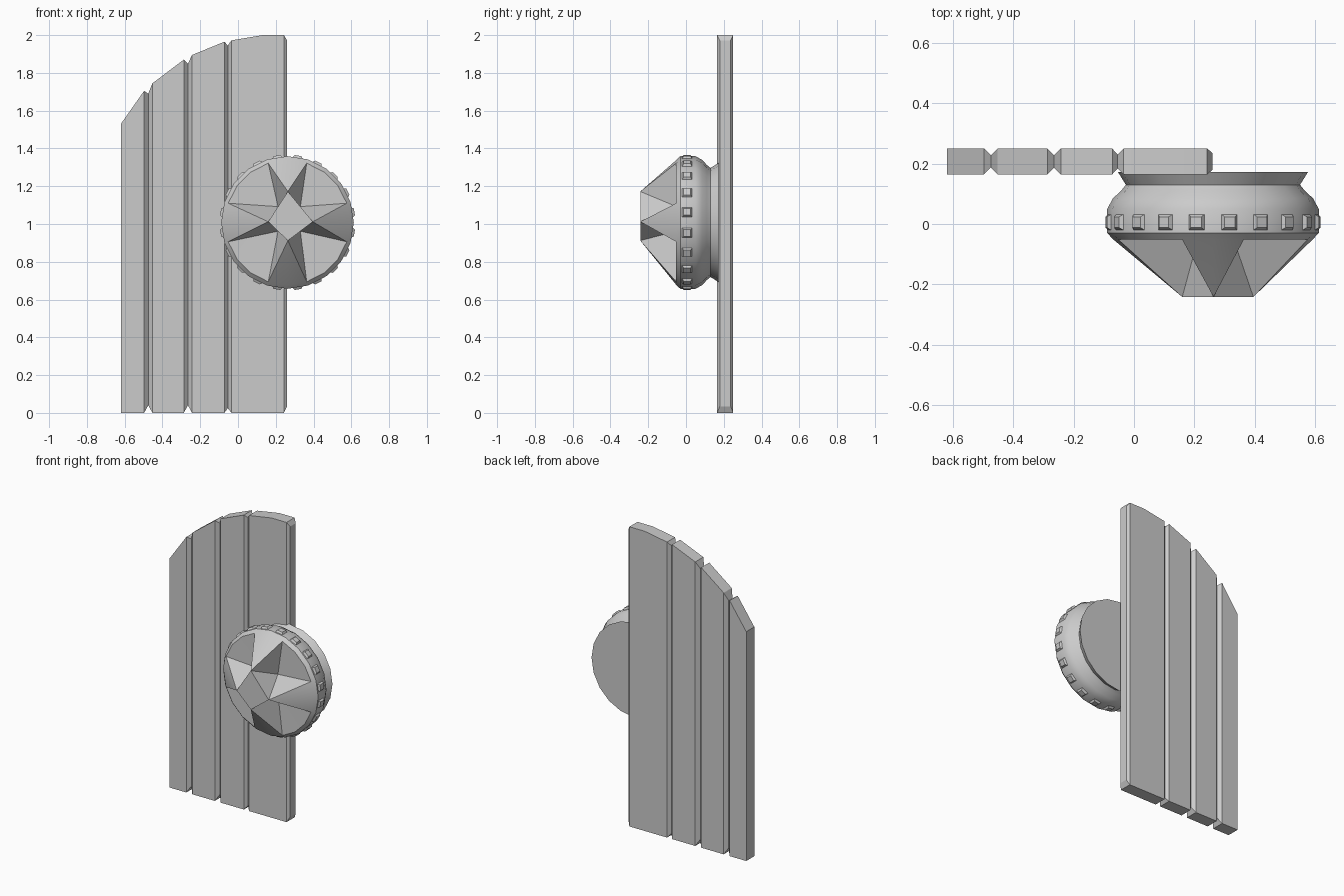
import bpy, bmesh, math
from mathutils import Vector

if "Cube" in bpy.data.objects:
    bpy.data.objects.remove(bpy.data.objects["Cube"])


def finish(bm, name, angle=30):
    bmesh.ops.recalc_face_normals(bm, faces=bm.faces)
    me = bpy.data.meshes.new(name)
    bm.to_mesh(me)
    bm.free()
    ob = bpy.data.objects.new(name, me)
    bpy.context.collection.objects.link(ob)
    me.shade_smooth()
    me.set_sharp_from_angle(angle=math.radians(angle))
    return ob


# Plank door: columns of (x, bottom z, top z, inset of front and back faces)
Y0, Y1 = 0.165, 0.25
columns = [
    (-0.62, 0, 1.53, 0),
    (-0.497, 0, 1.705, 0), (-0.475, 0.04, 1.69, 0.022), (-0.453, 0, 1.745, 0),
    (-0.287, 0, 1.87, 0), (-0.265, 0.04, 1.85, 0.022), (-0.243, 0, 1.895, 0),
    (-0.072, 0, 1.965, 0), (-0.054, 0.025, 1.945, 0.02), (-0.035, 0, 1.972, 0),
    (0.13, 0, 2.0, 0), (0.243, 0, 2.0, 0), (0.26, 0.035, 1.972, 0.014),
]
bm = bmesh.new()
rings = []
for x, zb, zt, d in columns:
    rings.append([bm.verts.new(p) for p in (
        (x, Y0 + d, zb), (x, Y0 + d, zt), (x, Y1 - d, zt), (x, Y1 - d, zb))])
for a, b in zip(rings, rings[1:]):
    for i in range(4):
        j = (i + 1) % 4
        bm.faces.new((a[i], a[j], b[j], b[i]))
bm.faces.new(rings[0])
bm.faces.new(rings[-1])
finish(bm, "plank_door", 20)

# Knob: 20-sided turned body along y, profile of (y, radius)
CX, CZ, N = 0.262, 1.008, 20
profile = [(0.172, 0.315), (0.13, 0.289), (0.11, 0.305), (0.085, 0.332),
           (0.05, 0.351), (-0.03, 0.351), (-0.052, 0.33)]


def on_knob(y, r, a):
    return Vector((CX + r * math.cos(a), y, CZ + r * math.sin(a)))


bm = bmesh.new()
rings = [[bm.verts.new(on_knob(y, r, 2 * math.pi * i / N)) for i in range(N)]
         for y, r in profile]
for a, b in zip(rings, rings[1:]):
    for i in range(N):
        j = (i + 1) % N
        bm.faces.new((a[i], a[j], b[j], b[i]))
bm.faces.new(rings[0])

# Knob front: raised diamond, four ridges and four cut scoops
corner_pos = [(0.396, 1.012), (0.264, 1.172), (0.16, 1.012), (0.264, 0.912)]
corners = [bm.verts.new((x, -0.242, z)) for x, z in corner_pos]
bm.faces.new(corners)
rim = rings[-1]
for k in range(4):
    c, n = corners[k], corners[(k + 1) % 4]
    mid = (c.co + n.co) / 2
    deep = bm.verts.new((mid.x, -0.05, mid.z))
    s = 5 * k
    fan = [rim[(s + i) % N] for i in range(-1, 5)]
    bm.faces.new((c, fan[0], fan[1]))
    bm.faces.new((c, fan[1], fan[2]))
    bm.faces.new((c, fan[2], deep))
    for i in range(2, 5):
        bm.faces.new((deep, fan[i], fan[i + 1]))
    bm.faces.new((n, deep, fan[5]))
    bm.faces.new((c, deep, n))
finish(bm, "door_knob")

# Studs: small raised frustums, one on each flat of the rim
bm = bmesh.new()
flat = 0.351 * math.cos(math.pi / N)
for k in range(N):
    a = 2 * math.pi * (k + 0.5) / N
    t = Vector((-math.sin(a), 0, math.cos(a)))
    loops = []
    for r, h in ((flat - 0.003, 0.028), (flat + 0.012, 0.018)):
        c = on_knob(0.006, r, a)
        loops.append([bm.verts.new(c + t * u * h + Vector((0, v * h, 0)))
                      for u, v in ((-1, -1), (1, -1), (1, 1), (-1, 1))])
    for i in range(4):
        j = (i + 1) % 4
        bm.faces.new((loops[0][i], loops[0][j], loops[1][j], loops[1][i]))
    bm.faces.new(loops[0])
    bm.faces.new(loops[1])
finish(bm, "rim_studs")
